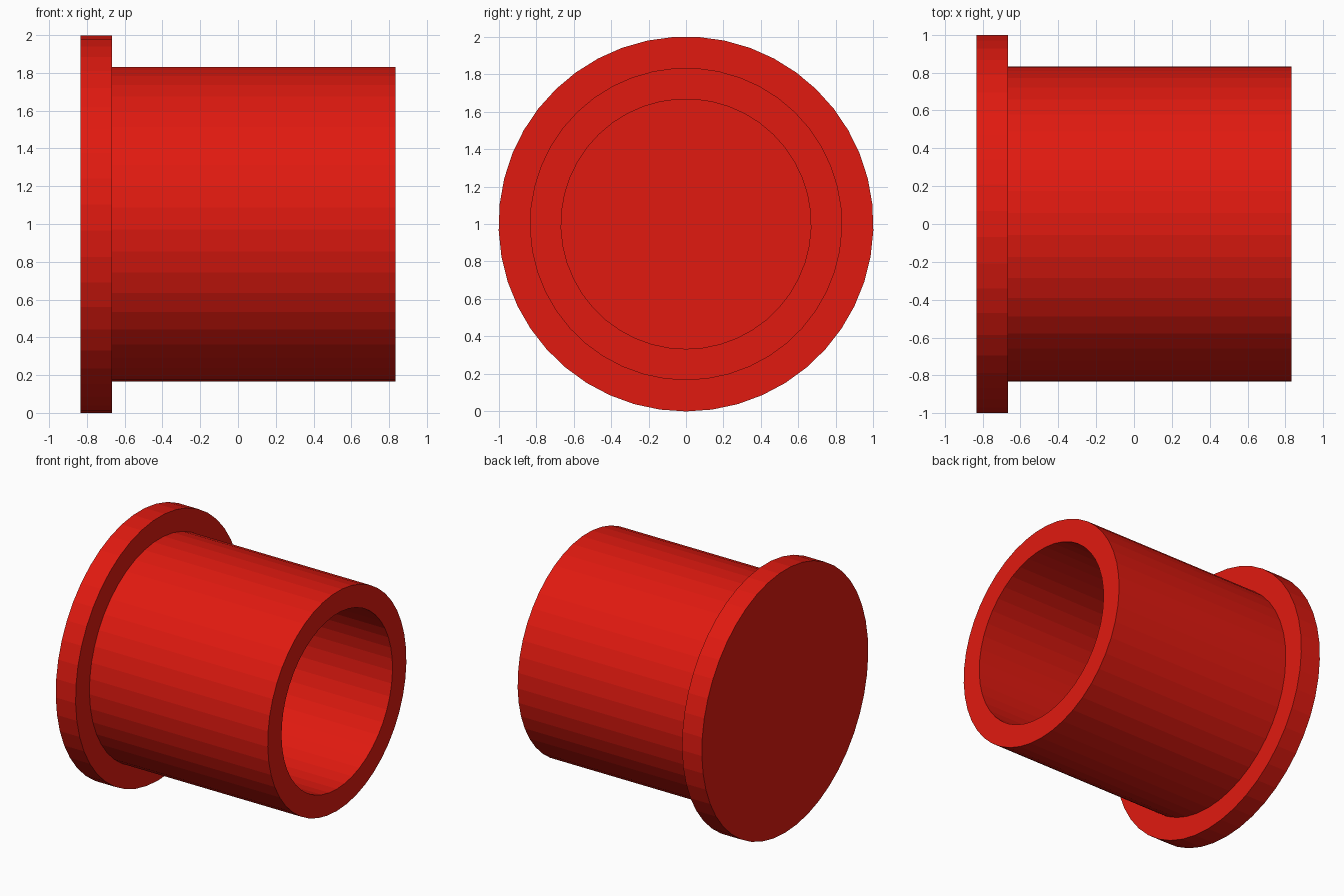
import bpy, bmesh
from math import sin, cos, tau

if "Cube" in bpy.data.objects:
    bpy.data.objects.remove(bpy.data.objects["Cube"])

SIDES = 45
U = 1 / 6  # wall thickness, shared by flange, tube and floor

# Half profile (x along the axis, radius), from flange back to bore floor
profile = [(-5*U, 6*U), (-4*U, 6*U), (-4*U, 5*U), (5*U, 5*U), (5*U, 4*U), (-4*U, 4*U)]

# Lathe the profile round the x axis, one corner pointing straight down
bm = bmesh.new()
rings = [[bm.verts.new((x, r * sin(tau * i / SIDES), 1 - r * cos(tau * i / SIDES)))
          for i in range(SIDES)] for x, r in profile]
for a, b in zip(rings, rings[1:]):
    for i in range(SIDES):
        j = (i + 1) % SIDES
        bm.faces.new((a[i], a[j], b[j], b[i]))

# Closed back disc and bore floor
bm.faces.new(rings[0])
bm.faces.new(rings[-1])
bmesh.ops.recalc_face_normals(bm, faces=bm.faces)

mesh = bpy.data.meshes.new("flanged_cap")
bm.to_mesh(mesh)
bm.free()
cap = bpy.data.objects.new("flanged_cap", mesh)
bpy.context.collection.objects.link(cap)

# Red plastic
red = bpy.data.materials.new("red")
red.diffuse_color = (0.75, 0.01, 0.005, 1)
red.use_nodes = True
red.node_tree.nodes["Principled BSDF"].inputs["Base Color"].default_value = red.diffuse_color
mesh.materials.append(red)
